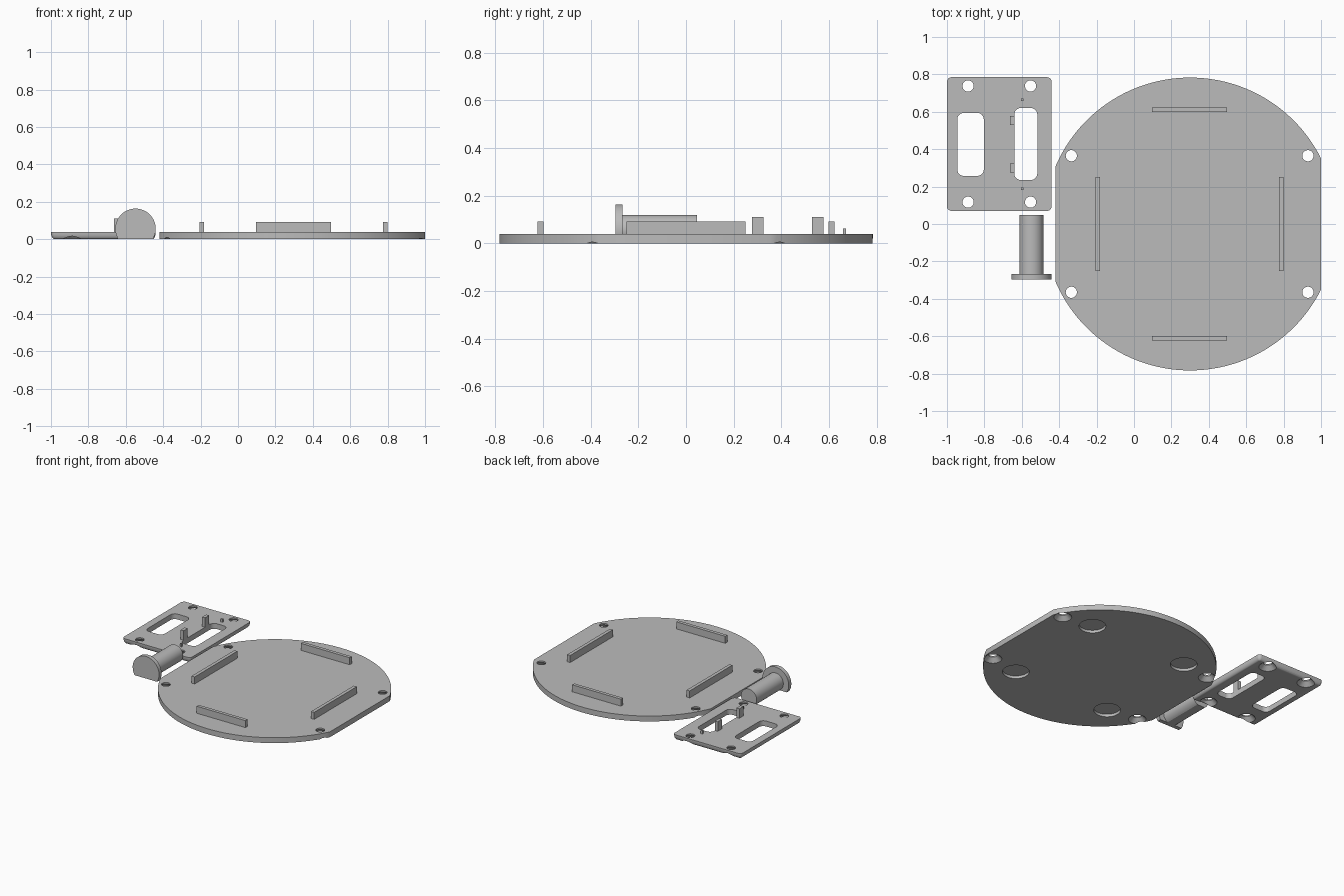
import bpy, bmesh, math

if "Cube" in bpy.data.objects:
    bpy.data.objects.remove(bpy.data.objects["Cube"])

T = 0.04          # plate thickness
CX = 0.30         # disc centre

grey = bpy.data.materials.new("plain grey")
grey.diffuse_color = (0.5, 0.5, 0.5, 1)
grey.use_nodes = True
grey.node_tree.nodes["Principled BSDF"].inputs["Base Color"].default_value = grey.diffuse_color


def loft(name, rings):
    """Solid from a stack of equal-length point rings."""
    bm = bmesh.new()
    vs = [[bm.verts.new(p) for p in r] for r in rings]
    n = len(vs[0])
    for a, b in zip(vs, vs[1:]):
        for i in range(n):
            bm.faces.new((a[i], a[(i + 1) % n], b[(i + 1) % n], b[i]))
    bm.faces.new(vs[0][::-1])
    bm.faces.new(vs[-1])
    bmesh.ops.recalc_face_normals(bm, faces=bm.faces)
    me = bpy.data.meshes.new(name)
    bm.to_mesh(me)
    bm.free()
    ob = bpy.data.objects.new(name, me)
    bpy.context.collection.objects.link(ob)
    me.materials.append(grey)
    return ob


def box(name, x0, x1, y0, y1, z0, z1):
    return loft(name, [[(x0, y0, z), (x1, y0, z), (x1, y1, z), (x0, y1, z)] for z in (z0, z1)])


def turned(name, x, y, profile, n=40):
    """Vertical round solid from (radius, z) pairs."""
    return loft(name, [[(x + r * math.cos(2 * math.pi * i / n), y + r * math.sin(2 * math.pi * i / n), z)
                        for i in range(n)] for r, z in profile])


def rounded(x0, x1, y0, y1, r, z, inset=0, n=6):
    """Rounded rectangle ring."""
    pts = []
    for k, (cx, cy) in enumerate([(x1 - r, y1 - r), (x0 + r, y1 - r), (x0 + r, y0 + r), (x1 - r, y0 + r)]):
        for i in range(n + 1):
            a = math.pi / 2 * (k + i / n)
            pts.append((cx + (r - inset) * math.cos(a), cy + (r - inset) * math.sin(a), z))
    return pts


def cut(ob, cutters):
    for c in cutters:
        m = ob.modifiers.new("cut", 'BOOLEAN')
        m.operation, m.solver, m.object = 'DIFFERENCE', 'EXACT', c
    bpy.context.view_layer.update()
    me = bpy.data.meshes.new_from_object(ob.evaluated_get(bpy.context.evaluated_depsgraph_get()))
    ob.modifiers.clear()
    ob.data = me
    for c in cutters:
        bpy.data.objects.remove(c)


def smooth(ob):
    bpy.ops.object.select_all(action='DESELECT')
    ob.select_set(True)
    bpy.context.view_layer.objects.active = ob
    bpy.ops.object.shade_smooth_by_angle(angle=math.radians(30))


def screw_hole(x, y):
    # straight bore with a countersink underneath
    return turned("screw_cutter", x, y, [(0.07, -0.01), (0.03, 0.03), (0.03, 0.1)])


# round base, clipped flat on both sides
R, XL, XR = 0.783, -0.42, 1.0
aR, aL = math.acos((XR - CX) / R), math.acos((XL - CX) / R)
arc = [aR + (aL - aR) * i / 48 for i in range(49)]
outline = [(CX + R * math.cos(a), R * math.sin(a)) for a in arc]
outline += [(x, -y) for x, y in reversed(outline)]
base = loft("round_base", [[(x, y, z) for x, y in outline] for z in (0, T)])
cutters = [screw_hole(x, s * 0.365) for x in (-0.335, 0.93) for s in (-1, 1)]
# shallow round pockets underneath
cutters += [turned("pocket_cutter", CX + sx * 0.4, sy * 0.4, [(0.09, -0.02), (0.09, 0.02)])
            for sx in (-1, 1) for sy in (-1, 1)]
cut(base, cutters)
smooth(base)

# locating ribs on the base
for s in (-1, 1):
    x, y = CX - 0.003 + s * 0.49, s * 0.61
    box("side_rib", x - 0.0125, x + 0.0125, -0.25, 0.25, T - 0.002, 0.092)
    box("end_rib", 0.097, 0.497, y - 0.0125, y + 0.0125, T - 0.002, 0.092)

# mounting plate with rounded lower edge
P = (-1.0, -0.44, 0.07, 0.785)
steps = [(0.02 * (1 - math.sin(a)), 0.035 * (1 - math.cos(a)))
         for a in (math.pi / 2 * i / 5 for i in range(6))]
plate = loft("mounting_plate", [rounded(*P, 0.025, z, d) for d, z in steps] + [rounded(*P, 0.025, T)])
cutters = [screw_hole(x, y) for x in (-0.887, -0.553) for y in (0.117, 0.738)]
for x0, x1, y0, y1 in ((-0.945, -0.803, 0.257, 0.594), (-0.64, -0.517, 0.235, 0.62)):
    cutters.append(loft("slot_cutter", [rounded(x0, x1, y0, y1, 0.035, z) for z in (-0.05, 0.1)]))
cut(plate, cutters)
smooth(plate)

# upright tabs and small pins beside the slot
for s in (-1, 1):
    y = 0.4265 + s * 0.126
    box("slot_tab", -0.664, -0.64, y - 0.024, y + 0.024, T - 0.002, 0.11)
    y = 0.4265 + s * 0.238
    box("locating_pin", -0.604, -0.59, y - 0.006, y + 0.006, T - 0.002, 0.063)


def flat_rod(name, r, y0, y1, x=-0.548, zc=0.056):
    # round bar along y with its underside cut flat at z = 0
    a0 = -math.asin(zc / r)
    prof = [(x + r * math.cos(a), zc + r * math.sin(a))
            for a in (a0 + (math.pi - 2 * a0) * i / 40 for i in range(41))]
    smooth(loft(name, [[(px, y, pz) for px, pz in prof] for y in (y0, y1)]))


# flanged peg lying on its flat
flat_rod("peg_shaft", 0.064, -0.268, 0.047)
flat_rod("peg_flange", 0.108, -0.296, -0.266)
